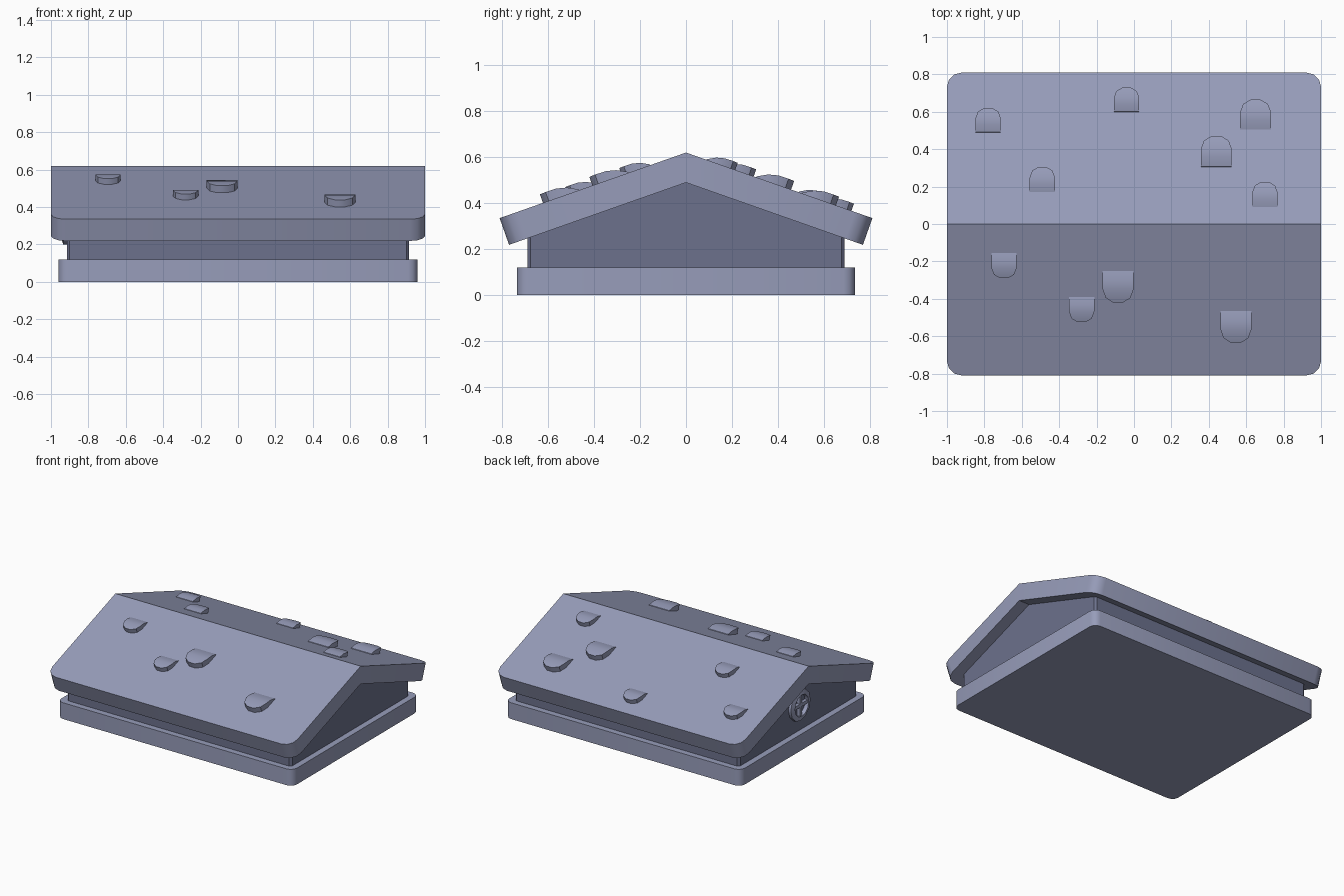
import bpy, bmesh, math
from mathutils import Vector, Matrix

if "Cube" in bpy.data.objects:
    bpy.data.objects.remove(bpy.data.objects["Cube"])


def material(name, rgb):
    m = bpy.data.materials.new(name)
    m.diffuse_color = (*rgb, 1)
    m.use_nodes = True
    m.node_tree.nodes["Principled BSDF"].inputs["Base Color"].default_value = m.diffuse_color
    return m


STONE = material("light blue grey", (0.31, 0.335, 0.49))
DARK = material("dark blue grey", (0.15, 0.165, 0.265))


def finish(name, bm, mat, smooth=35):
    bmesh.ops.recalc_face_normals(bm, faces=bm.faces)
    me = bpy.data.meshes.new(name)
    bm.to_mesh(me)
    bm.free()
    me.materials.append(mat)
    ob = bpy.data.objects.new(name, me)
    bpy.context.collection.objects.link(ob)
    if smooth:
        bpy.ops.object.select_all(action='DESELECT')
        ob.select_set(True)
        bpy.context.view_layer.objects.active = ob
        bpy.ops.object.shade_smooth_by_angle(angle=math.radians(smooth))
    return ob


def prism(bm, top, bottom):
    """Solid between two matching loops of points."""
    a = [bm.verts.new(p) for p in top]
    b = [bm.verts.new(p) for p in bottom]
    n = len(a)
    bm.faces.new(a)
    bm.faces.new(b[::-1])
    for i in range(n):
        j = (i + 1) % n
        bm.faces.new((a[i], b[i], b[j], a[j]))


def bevel_upright(bm, width, segments):
    edges = [e for e in bm.edges
             if abs((e.verts[0].co - e.verts[1].co).normalized().z) > 0.99]
    bmesh.ops.bevel(bm, geom=edges, offset=width, segments=segments,
                    profile=0.5, affect='EDGES')


# base slab
bm = bmesh.new()
rect = [(-0.96, -0.735), (0.96, -0.735), (0.96, 0.735), (-0.96, 0.735)]
prism(bm, [(x, y, 0.12) for x, y in rect], [(x, y, 0) for x, y in rect])
bevel_upright(bm, 0.05, 3)
finish("base", bm, STONE)

# gabled walls
bm = bmesh.new()
gable = [(-0.69, 0.11), (0.69, 0.11), (0.69, 0.26), (0, 0.503), (-0.69, 0.26)]
prism(bm, [(0.915, y, z) for y, z in gable], [(-0.915, y, z) for y, z in gable])
bevel_upright(bm, 0.015, 1)
finish("walls", bm, DARK, 0)

# roof: one slope with rounded eave corners, turned round for the other
RIDGE, EAVE_Y, EAVE_Z = 0.62, 0.81, 0.335
down = Vector((0, EAVE_Y, EAVE_Z - RIDGE)).normalized()
out = Vector((0, -down.z, down.y))
apex = Vector((0, 0, RIDGE))
s_end = math.hypot(EAVE_Y, RIDGE - EAVE_Z)
THICK, R = 0.123, 0.08


def on_slope(x, s, n=0.0):
    return apex + Vector((x, 0, 0)) + down * s + out * n


half = [(1 - R + R * math.cos(a), s_end - R + R * math.sin(a))
        for a in (math.radians(30 * i) for i in range(4))]
outline = [(1, 0)] + half + [(-x, s) for x, s in reversed(half)] + [(-1, 0)]
bm = bmesh.new()
for turn in (0, math.pi):
    rot = Matrix.Rotation(turn, 3, 'Z')
    top = [rot @ on_slope(x, s) for x, s in outline]
    low = [rot @ (Vector((x, 0, RIDGE - THICK / down.y)) if s == 0
                  else on_slope(x, s, -THICK)) for x, s in outline]
    prism(bm, top, low)
bmesh.ops.remove_doubles(bm, verts=bm.verts, dist=1e-4)
# drop the hidden faces at the ridge plane
inner = [f for f in bm.faces if all(abs(v.co.y) < 1e-4 for v in f.verts)]
bmesh.ops.delete(bm, geom=inner, context='FACES')
finish("roof", bm, STONE, 33)

# loose roof tiles: centre x, upper y, lower y, width
TILES = [
    (-0.695, -0.155, -0.29, 0.135), (-0.28, -0.39, -0.525, 0.135),
    (-0.085, -0.25, -0.42, 0.165), (0.545, -0.465, -0.635, 0.165),
    (-0.78, 0.49, 0.62, 0.135), (-0.49, 0.17, 0.305, 0.135),
    (-0.04, 0.60, 0.73, 0.135), (0.65, 0.505, 0.665, 0.165),
    (0.44, 0.305, 0.47, 0.165), (0.70, 0.09, 0.225, 0.135),
]
# rows from the upper edge: position, half width, raised height
ROWS = [(0, 0.5, 0.1), (0.28, 0.5, 0.72), (0.55, 0.5, 1.0),
        (0.84, 0.4, 1.03), (1, 0.16, 1.0)]
for cx, y0, y1, w in TILES:
    side = 1 if y0 > 0 else -1
    h = 0.24 * w
    s0 = abs(y0) / down.y
    length = (abs(y1 - y0) - out.y * h) / down.y

    def place(x, t, n):
        p = on_slope(x, s0 + t * length, n)
        return Vector((p.x + cx, p.y * side, p.z))

    bm = bmesh.new()
    grid = [[[bm.verts.new(place(k * hw * w, t, n)) for n in (h * lift, -0.01)]
             for k in (-1, 1)] for t, hw, lift in ROWS]
    for a, b in zip(grid, grid[1:]):
        bm.faces.new((a[0][0], a[1][0], b[1][0], b[0][0]))
        bm.faces.new((a[0][1], b[0][1], b[1][1], a[1][1]))
        for k in (0, 1):
            bm.faces.new((a[k][0], b[k][0], b[k][1], a[k][1]))
    for g in (grid[0], grid[-1]):
        bm.faces.new((g[0][0], g[1][0], g[1][1], g[0][1]))
    finish("roof_tile", bm, STONE)

# round gable window on the left end: ring with crossing bars
bm = bmesh.new()
N, CZ = 12, 0.315
profile = [(0.115, -0.905), (0.115, -0.935), (0.08, -0.945), (0.08, -0.905)]
rings = [[bm.verts.new((x, r * math.cos(2 * math.pi * i / N),
                        CZ + r * math.sin(2 * math.pi * i / N)))
          for r, x in profile] for i in range(N)]
for i in range(N):
    a, b = rings[i], rings[(i + 1) % N]
    for j in range(4):
        k = (j + 1) % 4
        bm.faces.new((a[j], a[k], b[k], b[j]))
finish("window_ring", bm, STONE)
for name, dy, dz in (("window_bar_upright", 0.024, 0.17), ("window_bar_level", 0.17, 0.024)):
    bm = bmesh.new()
    bmesh.ops.create_cube(bm, size=1, matrix=Matrix.Translation((-0.92, 0, CZ))
                          @ Matrix.Diagonal((0.035, dy, dz, 1)))
    finish(name, bm, STONE, 0)
